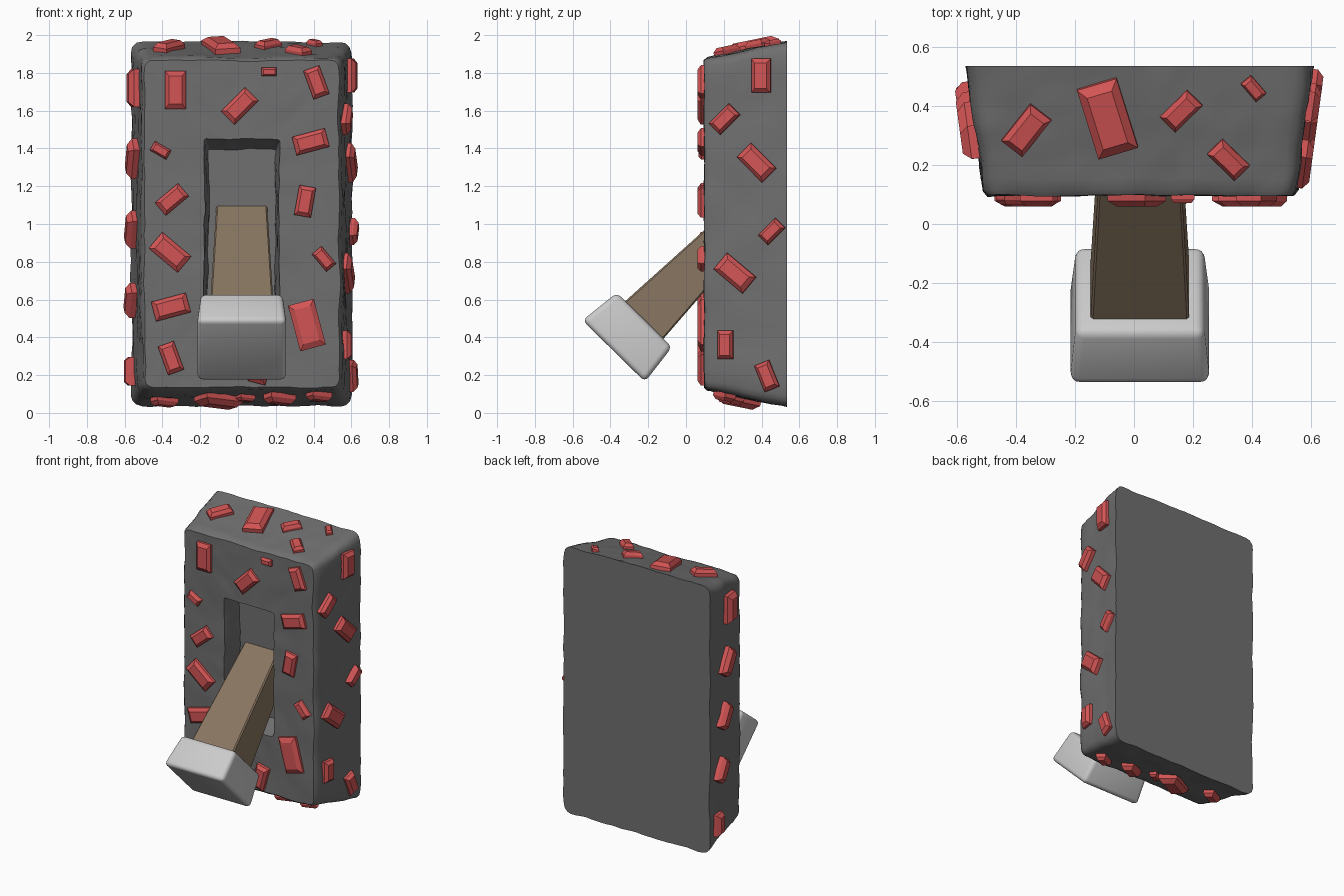
import bpy, bmesh, math
from mathutils import Vector, noise

if "Cube" in bpy.data.objects:
    bpy.data.objects.remove(bpy.data.objects["Cube"])

CX = 0.02  # the whole model is built around this x
X = Vector((1, 0, 0))


def material(name, rgb):
    m = bpy.data.materials.new(name)
    m.diffuse_color = (*rgb, 1)
    m.use_nodes = True
    m.node_tree.nodes["Principled BSDF"].inputs["Base Color"].default_value = m.diffuse_color
    return m


def finish(name, bm, mat=None, smooth=None):
    bmesh.ops.recalc_face_normals(bm, faces=bm.faces)
    me = bpy.data.meshes.new(name)
    bm.to_mesh(me)
    bm.free()
    ob = bpy.data.objects.new(name, me)
    bpy.context.collection.objects.link(ob)
    if mat:
        me.materials.append(mat)
    if smooth:
        bpy.ops.object.select_all(action='DESELECT')
        ob.select_set(True)
        bpy.context.view_layer.objects.active = ob
        bpy.ops.object.shade_smooth_by_angle(angle=math.radians(smooth))
    return ob


def loft(bm, loops):
    rings = [[bm.verts.new(p) for p in loop] for loop in loops]
    n = len(rings[0])
    for a, b in zip(rings, rings[1:]):
        for i in range(n):
            j = (i + 1) % n
            bm.faces.new((a[i], a[j], b[j], b[i]))
    bm.faces.new(rings[0])
    bm.faces.new(rings[-1])


def frustum(bm, o, u, n, levels):
    """Stack of rectangles along n: levels are (distance, half width, half length)."""
    v = n.cross(u)
    loft(bm, [[o + n * d + u * hu * su + v * hv * sv
               for su, sv in ((-1, -1), (1, -1), (1, 1), (-1, 1))]
              for d, hu, hv in levels])


# Stone block: rounded rectangles lofted from the back to the front and into the recess
def rounded_rect(y, hw, hh, r, side=26, arc=3):
    corners = []
    for k, (sx, sz) in enumerate(((1, 1), (-1, 1), (-1, -1), (1, -1))):
        c = Vector((CX + sx * (hw - r), y, 1 + sz * (hh - r)))
        corners.append([c + r * Vector((math.cos(t), 0, math.sin(t)))
                        for t in ((k + i / arc) * math.pi / 2 for i in range(arc + 1))])
    pts = []
    for k in range(4):
        pts += corners[k]
        a, b = corners[k][-1], corners[(k + 1) % 4][0]
        pts += [a.lerp(b, i / side) for i in range(1, side)]
    return pts


def rough(p, flat):
    d = noise.noise_vector(p * 4.5) * 0.010 + noise.noise_vector(p * 13) * 0.007
    d.y *= 0 if flat else 0.6
    return p + d


keys = [(0.535, 0.585, 0.965, 0.06, 0), (0.115, 0.528, 0.879, 0.045, 11),
        (0.097, 0.514, 0.865, 0.04, 1), (0.097, 0.2, 0.45, 0.012, 8),
        (0.24, 0.178, 0.395, 0.01, 4)]
loops = [rounded_rect(*keys[0][:4])]
for a, b in zip(keys, keys[1:]):
    for s in range(1, b[4] + 1):
        t = s / b[4]
        loops.append(rounded_rect(*[a[i] + (b[i] - a[i]) * t for i in range(4)]))
last = len(loops) - 1
loops = [[rough(p, i in (0, last)) for p in loop] for i, loop in enumerate(loops)]
bm = bmesh.new()
loft(bm, loops)
finish("stone_block", bm, material("dark_stone", (0.16, 0.16, 0.16)), 38)

# Lever: tapered wooden handle running into the recess, with a rounded knob
tilt = math.radians(45.5)
axis = Vector((0, math.cos(tilt), math.sin(tilt)))
joint = Vector((CX, -0.22, 0.4925))
bm = bmesh.new()
frustum(bm, joint, X, axis, [(-0.05, 0.169, 0.145), (0.8, 0.133, 0.092)])
bmesh.ops.bevel(bm, geom=bm.edges[:], offset=0.008, segments=1, affect='EDGES')
finish("lever_handle", bm, material("wood", (0.25, 0.18, 0.12)))

bm = bmesh.new()
frustum(bm, joint, X, axis, [(-0.232, 0.237, 0.232), (0, 0.217, 0.205)])
bmesh.ops.bevel(bm, geom=bm.edges[:], offset=0.03, segments=4, profile=0.5, affect='EDGES')
finish("lever_knob", bm, None, 30)

# Crystals: bevelled bars lying on the tapered faces of the block
red = material("red_crystal", (0.65, 0.09, 0.09))
SX, SZ = 0.06 / 0.44, 0.09 / 0.44  # taper of the sides and of the top


def side_at(s):
    return lambda y, z: Vector((CX + s * (0.525 + (y - 0.095) * SX), y, z))


def cap_at(s):
    return lambda x, y: Vector((x, y, 1 + s * (0.875 + (y - 0.095) * SZ)))


def crystals(name, place, u, n, height, gems):
    """Each gem is (a, b, length, turn in degrees); the width follows the length."""
    u, n = Vector(u).normalized(), Vector(n).normalized()
    v = n.cross(u)
    bm = bmesh.new()
    for a, b, l, deg in gems:
        t = math.radians(deg)
        w, h = 0.56 * l, min(height, 0.32 * l)
        rim = 0.19 * w
        frustum(bm, place(a, b), u * math.cos(t) + v * math.sin(t), n,
                [(-0.03, w / 2, l / 2), (h / 2, w / 2, l / 2),
                 (h, w / 2 - rim, l / 2 - rim * 1.2)])
    finish(name, bm, red)


def front_at(x, z):
    return Vector((x, 0.097, z))


crystals("front_left_crystals", front_at, X, (0, -1, 0), 0.037, [
    (-.33, 1.71, .2, 0), (-.41, 1.39, .1, 60), (-.35, 1.13, .16, -50),
    (-.36, .85, .2, 50), (-.355, .56, .19, -75), (-.355, .29, .16, 20)])
crystals("front_right_crystals", front_at, X, (0, -1, 0), 0.037, [
    (.01, 1.625, .18, -45), (.165, 1.805, .08, 90), (.415, 1.75, .16, 20),
    (.385, 1.435, .18, -75), (.355, 1.12, .16, -10), (.455, .815, .12, 40),
    (.365, .465, .25, 15), (.12, .24, .17, -15)])
crystals("right_crystals", side_at(1), (SX, 1, 0), (1, -SX, 0), 0.042, [
    (.4, 1.785, .18, 0), (.205, 1.555, .15, -45), (.375, 1.325, .19, 45),
    (.455, .96, .13, -45), (.26, .74, .2, 50), (.21, .36, .15, 0), (.43, .195, .15, 22)])
crystals("top_crystals", cap_at(1), X, (0, -SZ, 1), 0.047, [
    (-.365, .32, .16, -38), (-.09, .36, .25, 17), (.16, .385, .13, -45),
    (.32, .22, .13, 45), (.405, .46, .08, 40)])
# The left side is one evenly spaced column that drifts backwards as it goes down
crystals("left_crystals", side_at(-1), (SX, -1, 0), (-1, -SX, 0), 0.055, [
    (0.28 + 0.04 * i, 1.72 - 0.375 * i, 0.2 - 0.012 * i, -35 * (i % 4 > 0)) for i in range(5)])
# The underside is one row with alternating sizes
crystals("bottom_crystals", cap_at(-1), X, (0, -SZ, -1), 0.055, [
    (x, 0.27 - 0.15 * x, l, 58)
    for x, l in zip((-.39, -.1, .04, .22, .43), (.13, .23, .09, .15, .12))])
